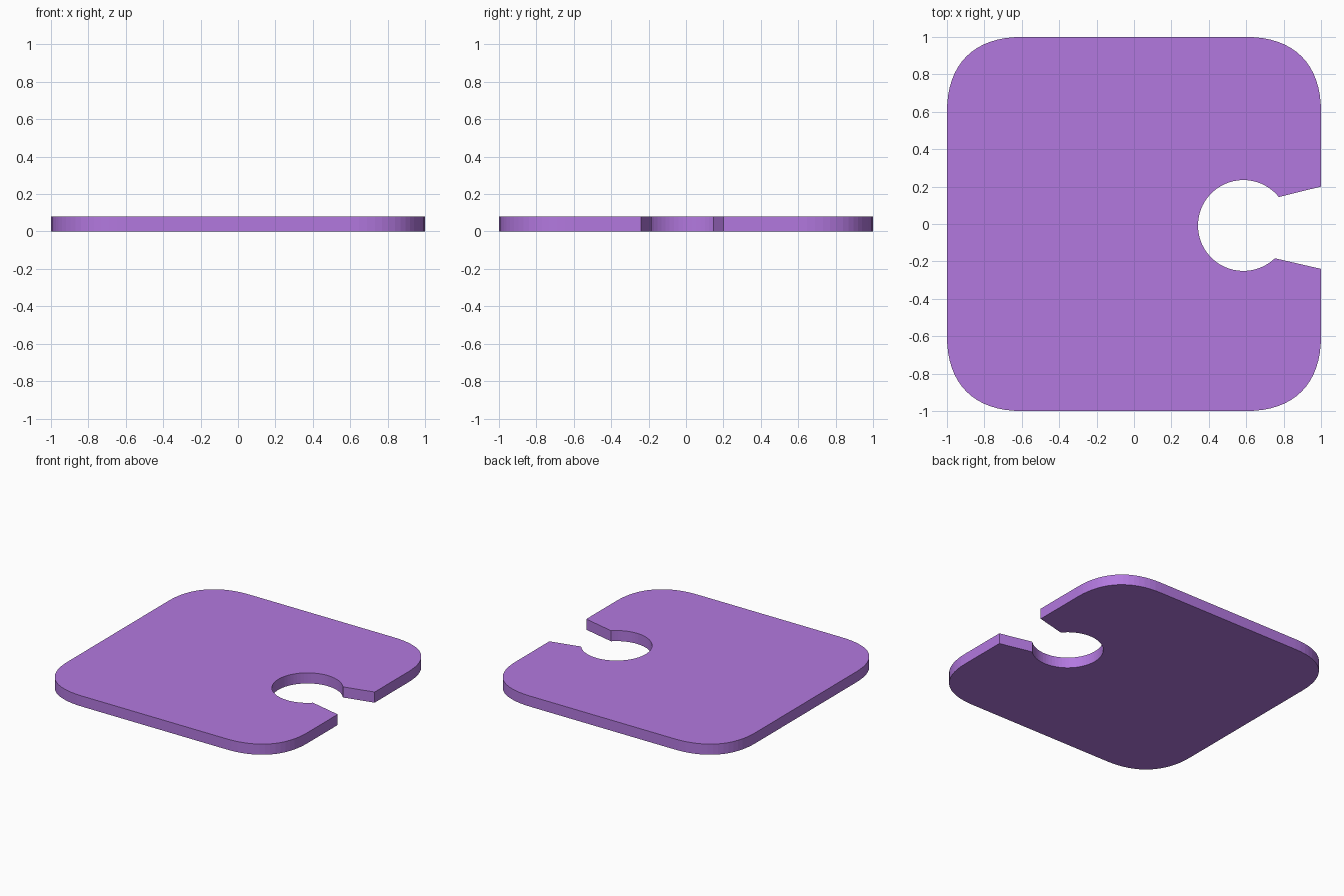
import bpy, bmesh, math
from mathutils import Vector
from mathutils.geometry import interpolate_bezier

if "Cube" in bpy.data.objects:
    bpy.data.objects.remove(bpy.data.objects["Cube"])

THICK = 0.08


def corner(start, apex, end, k=0.64, n=17):
    """Soft corner from start to end, pulled towards the apex."""
    s, a, e = (Vector(p).to_3d() for p in (start, apex, end))
    return [(p.x, p.y) for p in interpolate_bezier(s, s.lerp(a, k), e.lerp(a, k), e, n)]


# Outer outline, counter-clockwise from the top of the notch
profile = [(1.0, 0.2)]
profile += corner((1, 0.6), (1, 1), (0.6, 1))
profile += corner((-0.6, 1), (-1, 1), (-1, 0.6))
profile += corner((-1, -0.6), (-1, -1), (-0.6, -1))
profile += corner((0.6, -1), (1, -1), (1, -0.6))
profile += [(1.0, -0.24)]

# Keyhole: flared slot leading to a round hole
cx, cy, r = 0.585, -0.008, 0.243
a0, a1 = math.atan2(-0.177, 0.17) + 2 * math.pi, math.atan2(0.153, 0.19)
steps = 48
for i in range(steps + 1):
    a = a0 + (a1 - a0) * i / steps
    profile.append((cx + r * math.cos(a), cy + r * math.sin(a)))

# Extrude the outline into a plate
bm = bmesh.new()
face = bm.faces.new([bm.verts.new((x, y, 0)) for x, y in profile])
res = bmesh.ops.extrude_face_region(bm, geom=[face], use_keep_orig=True)
bmesh.ops.translate(bm, vec=(0, 0, THICK),
                    verts=[g for g in res["geom"] if isinstance(g, bmesh.types.BMVert)])
bmesh.ops.recalc_face_normals(bm, faces=bm.faces)
mesh = bpy.data.meshes.new("notched_plate")
bm.to_mesh(mesh)
bm.free()
plate = bpy.data.objects.new("notched_plate", mesh)
bpy.context.collection.objects.link(plate)

mat = bpy.data.materials.new("purple")
mat.diffuse_color = (0.45, 0.19, 0.74, 1)
mat.use_nodes = True
mat.node_tree.nodes["Principled BSDF"].inputs["Base Color"].default_value = mat.diffuse_color
mesh.materials.append(mat)
